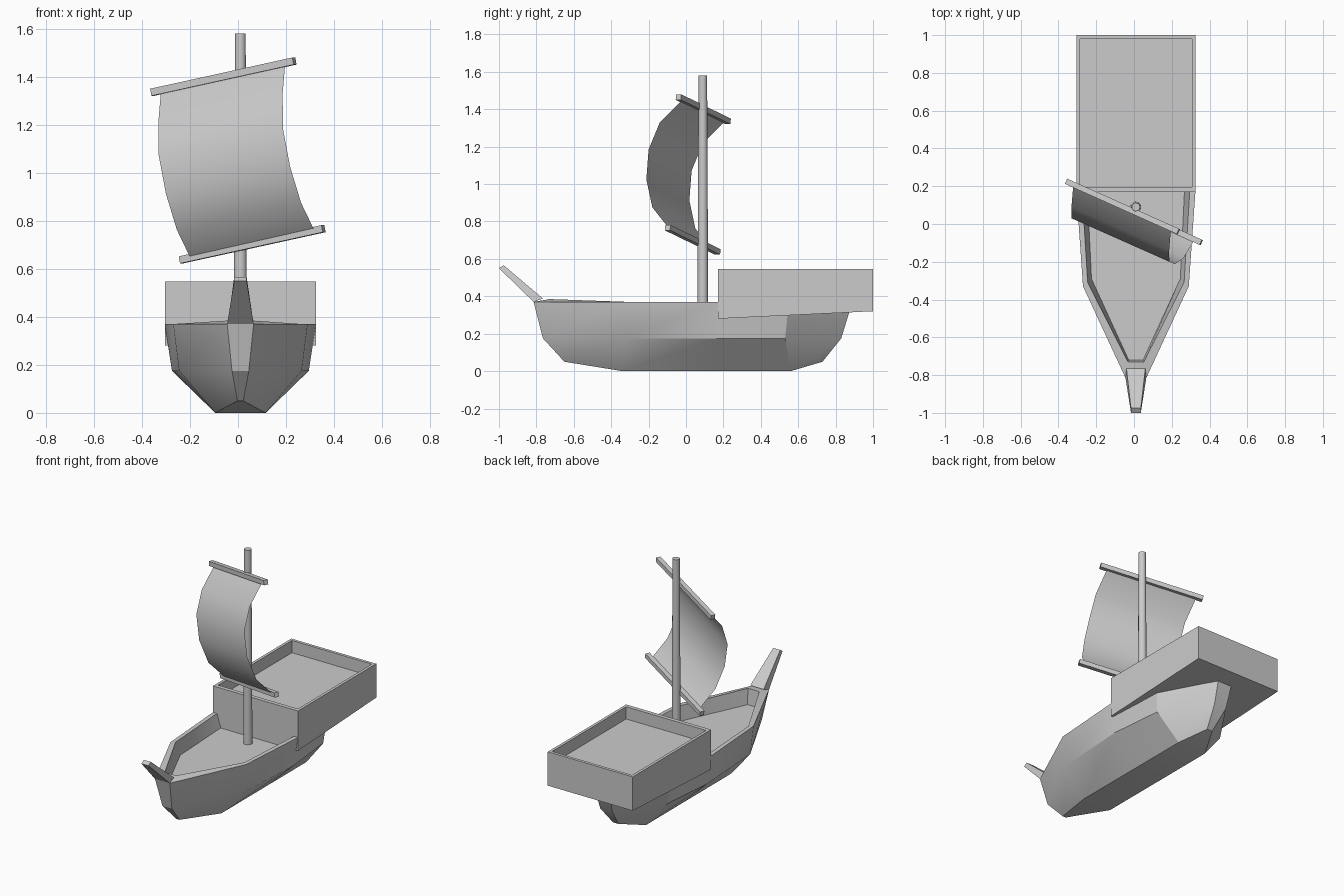
import bpy, bmesh
from math import radians
from mathutils import Vector

if "Cube" in bpy.data.objects:
    bpy.data.objects.remove(bpy.data.objects["Cube"])

CX = 0.01  # centre line of hull


def make(name, verts, faces, smooth=None):
    me = bpy.data.meshes.new(name)
    bm = bmesh.new()
    vs = [bm.verts.new(v) for v in verts]
    for f in faces:
        bm.faces.new([vs[i] for i in f])
    bmesh.ops.recalc_face_normals(bm, faces=bm.faces)
    bm.to_mesh(me)
    bm.free()
    ob = bpy.data.objects.new(name, me)
    bpy.context.collection.objects.link(ob)
    if smooth:
        bpy.ops.object.select_all(action='DESELECT')
        bpy.context.view_layer.objects.active = ob
        ob.select_set(True)
        bpy.ops.object.shade_smooth_by_angle(angle=radians(smooth))
    return ob


def loft(name, rings, smooth=None):
    """Closed solid through rings of equal length, with ngon ends."""
    n = len(rings[0])
    faces = [(r*n + i, r*n + (i+1) % n, (r+1)*n + (i+1) % n, (r+1)*n + i)
             for r in range(len(rings)-1) for i in range(n)]
    faces += [tuple(range(n)), tuple(range((len(rings)-1)*n, len(rings)*n))]
    return make(name, [v for r in rings for v in r], faces, smooth)


# hull: stations bow to stern, levels keel, chine, gunwale, rim inside, deck as (y, half width, z)
stations = [
    [(-.65, .012, .05), (-.765, .035, .175), (-.815, .055, .37), (-.73, .042, .385), (-.72, .038, .28)],
    [(-.34, .105, .0), (-.33, .255, .175), (-.33, .28, .37), (-.31, .255, .37), (-.29, .235, .28)],
    [(.17, .105, .0), (.17, .285, .175), (.17, .315, .37), (.17, .285, .37), (.17, .257, .28)],
    [(.56, .105, .0), (.53, .25, .175), (.55, .27, .37), (.53, .245, .37), (.52, .22, .28)],
    [(.73, .02, .05), (.83, .045, .175), (.89, .055, .37), (.83, .04, .37), (.82, .035, .28)],
]
verts, faces = [], []
for st in stations:
    verts += [(CX + h, y, z) for y, h, z in st] + [(CX - h, y, z) for y, h, z in reversed(st)]
for s in range(4):
    for i in range(10):
        j = (i + 1) % 10
        faces.append((s*10 + i, s*10 + j, s*10 + 10 + j, s*10 + 10 + i))
for b in (0, 40):
    for i in range(4):
        faces.append((b + i, b + i + 1, b + 8 - i, b + 9 - i))
make("hull", verts, faces, 25)

# raised prow post
loft("prow_post", [[(CX + s*h, y, z) for s, h, y, z in (
        (-1, w0, y0, z0), (1, w0, y0, z0), (1, w1, y1, z1), (-1, w1, y1, z1))]
    for w0, y0, z0, w1, y1, z1 in ((.055, -.815, .37, .05, -.765, .388),
                                   (.026, -1, .55, .026, -.975, .566))])

# stern castle: open tray with sloping underside


def rect(x0, x1, y0, y1, z0, z1):
    return [(x0, y0, z0), (x1, y0, z0), (x1, y1, z1), (x0, y1, z1)]


loft("stern_castle", [rect(-.305, .325, .17, 1, .28, .32),
                      rect(-.305, .325, .17, 1, .547, .547),
                      rect(-.286, .306, .197, .98, .547, .547),
                      rect(-.286, .306, .197, .98, .465, .465)])

# mast
bpy.ops.mesh.primitive_cone_add(vertices=10, radius1=.029, radius2=.023, depth=1.3,
                                location=(CX, .09, .93))
mast = bpy.context.object
mast.name = "mast"
bpy.ops.object.shade_smooth_by_angle(angle=radians(40))


# yards: square spars between two points
def spar(name, a, b, r=.015):
    a, b = Vector(a), Vector(b)
    d = (b - a).normalized()
    side = d.cross(Vector((0, 0, 1))).normalized() * r
    up = side.cross(d).normalized() * r
    loft(name, [[p + side*i + up*j for i, j in ((-1, -1), (1, -1), (1, 1), (-1, 1))] for p in (a, b)])


spar("upper_yard", (-.357, .225, 1.335), (.235, -.04, 1.465))
spar("lower_yard", (-.238, .17, .637), (.356, -.098, .767))

# billowing sail: curved edge swept along the yards
edge = [(.196, -.02, 1.45), (.186, -.14, 1.33), (.187, -.2, 1.185),
        (.217, -.212, 1.025), (.2625, -.18, .875), (.317, -.09, .762)]
sweep = Vector((-.517, .23, -.113))
pts = [Vector(p) for p in edge] + [Vector(p) + sweep for p in edge]
make("sail", pts, [(i, i + 1, i + 7, i + 6) for i in range(5)], 60)
